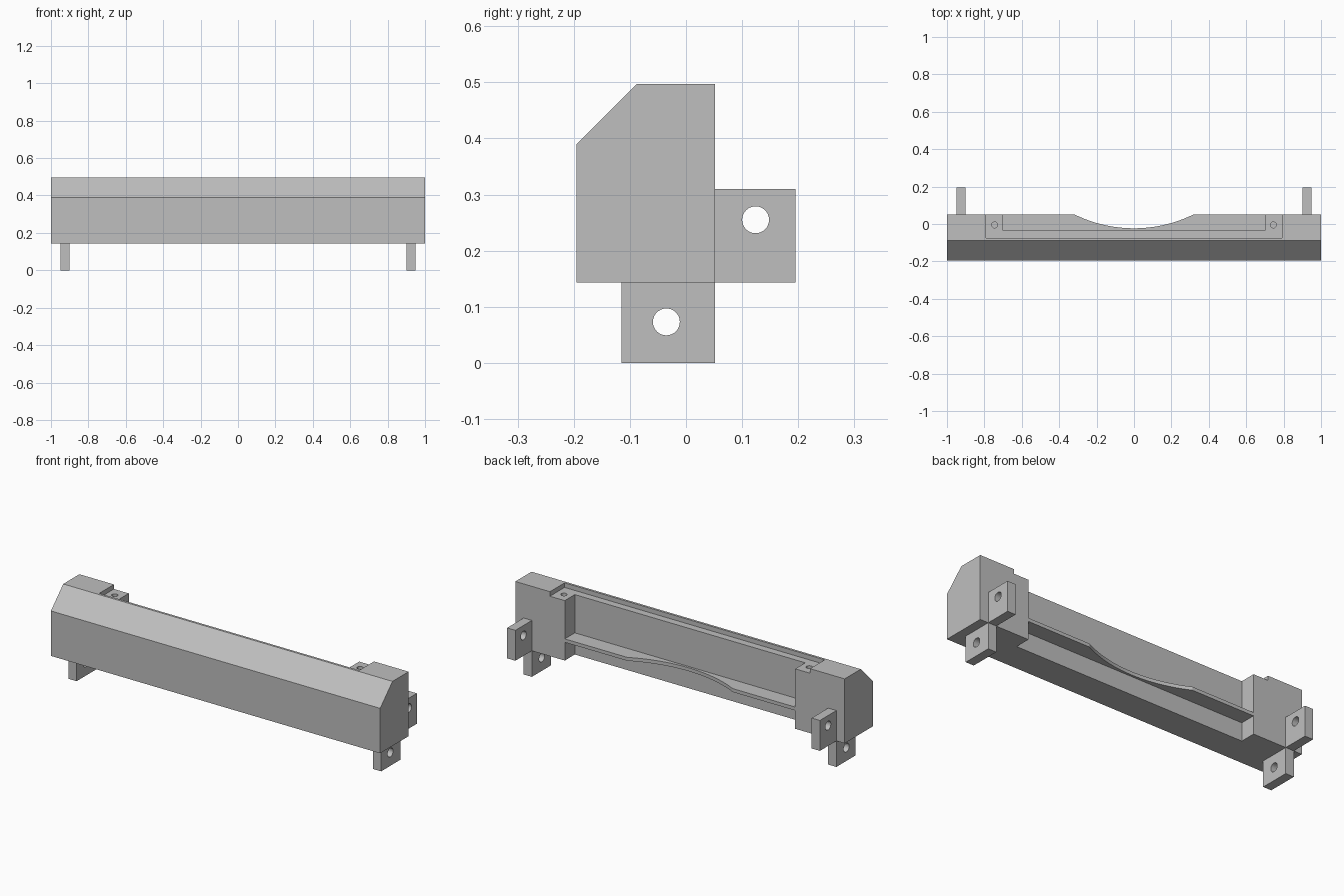
import bpy
import math
from mathutils import Vector

cube = bpy.data.objects.get("Cube")
if cube:
    bpy.data.objects.remove(cube, do_unlink=True)

grey = bpy.data.materials.new("plain_grey")
grey.use_nodes = True
GREY = (0.52, 0.52, 0.52, 1)
grey.diffuse_color = GREY
grey.node_tree.nodes["Principled BSDF"].inputs["Base Color"].default_value = GREY

BACK, WALL = 0.052, -0.035     # rear face, and rear face of the front wall
BOTTOM, TOP = 0.143, 0.497     # body height range


def prism(name, outline, axis, start, end):
    """Extrude a 2D outline along x (outline is y, z) or z (outline is x, y)."""
    def place(p, d):
        return Vector((d, *p)) if axis == "x" else Vector((*p, d))
    n = len(outline)
    verts = [place(p, d) for d in (start, end) for p in outline]
    faces = [list(range(n))[::-1], list(range(n, 2 * n))]
    faces += [[i, (i + 1) % n, n + (i + 1) % n, n + i] for i in range(n)]
    mesh = bpy.data.meshes.new(name)
    mesh.from_pydata(verts, [], faces)
    mesh.materials.append(grey)
    obj = bpy.data.objects.new(name, mesh)
    bpy.context.collection.objects.link(obj)
    return obj


def rect(a0, a1, b0, b1):
    return [(a0, b0), (a1, b0), (a1, b1), (a0, b1)]


def circle(a, b, r, n=32):
    return [(a + r * math.cos(math.tau * i / n), b + r * math.sin(math.tau * i / n))
            for i in range(n)]


def cut(obj, cutter):
    mod = obj.modifiers.new("cut", "BOOLEAN")
    mod.operation = "DIFFERENCE"
    mod.solver = "EXACT"
    mod.object = cutter
    cutter.hide_render = True
    bpy.context.view_layer.objects.active = obj
    bpy.ops.object.modifier_apply(modifier=mod.name)
    bpy.data.objects.remove(cutter, do_unlink=True)


# Chamfered housing, open at the rear between two solid end blocks
profile = [(-0.195, BOTTOM), (BACK, BOTTOM), (BACK, TOP), (-0.088, TOP), (-0.195, 0.39)]
housing = prism("housing", profile, "x", -1, 1)
cut(housing, prism("lid_recess_cutter", rect(-0.79, 0.79, -0.075, 0.2), "z", 0.472, 0.6))
cut(housing, prism("bay_cutter", rect(-0.70, 0.70, WALL, 0.2), "z", 0, 0.6))
for side in (-1, 1):
    cut(housing, prism("screw_hole_cutter", circle(side * 0.745, -0.005, 0.016),
                       "z", 0.37, 0.6))

# Thin shelf inside the bay with a shallow arc cut from its rear edge
half, depth = 0.32, 0.075
radius = (half ** 2 + depth ** 2) / (2 * depth)
sweep = math.asin(half / radius)
arc = []
for i in range(33):
    a = sweep * (1 - i / 16)
    arc.append((radius * math.sin(a), BACK - depth + radius * (1 - math.cos(a))))
outline = [(-0.703, WALL - 0.003), (0.703, WALL - 0.003), (0.703, BACK)] + arc + [(-0.703, BACK)]
prism("shelf", outline, "z", 0.243, 0.262)

# Mounting tabs below and behind each end
for side, label in ((1, "left"), (-1, "right")):
    x0, x1 = sorted((side * 0.90, side * 0.95))
    lower = prism(label + "_lower_tab", rect(-0.115, BACK, 0, BOTTOM), "x", x0, x1)
    cut(lower, prism("hole_cutter", circle(-0.035, 0.073, 0.024), "x", x0 - 0.1, x1 + 0.1))
    rear = prism(label + "_rear_tab", rect(BACK, 0.195, BOTTOM, 0.31), "x", x0, x1)
    cut(rear, prism("hole_cutter", circle(0.124, 0.255, 0.024), "x", x0 - 0.1, x1 + 0.1))
